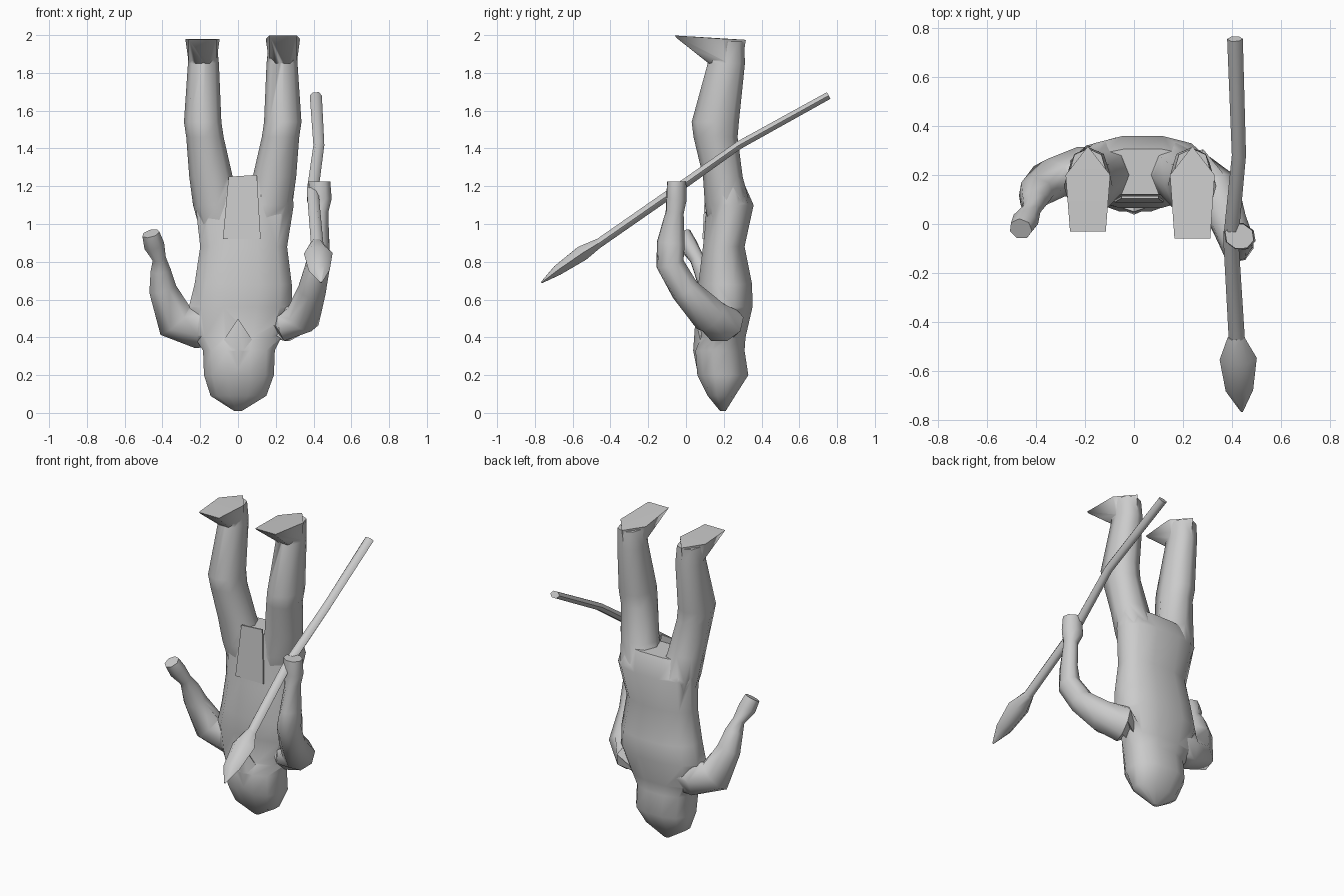
import bpy, bmesh, math
from mathutils import Vector

if "Cube" in bpy.data.objects:
    bpy.data.objects.remove(bpy.data.objects["Cube"])


def shade(ob, angle):
    bpy.ops.object.select_all(action='DESELECT')
    ob.select_set(True)
    bpy.context.view_layer.objects.active = ob
    bpy.ops.object.shade_smooth_by_angle(angle=math.radians(angle))


def finish(name, bm, angle=60):
    bmesh.ops.recalc_face_normals(bm, faces=bm.faces)
    me = bpy.data.meshes.new(name)
    bm.to_mesh(me)
    bm.free()
    ob = bpy.data.objects.new(name, me)
    bpy.context.collection.objects.link(ob)
    shade(ob, angle)
    return ob


def skin(name, rings):
    """Bridge equal-length rings of points and cap both ends."""
    bm = bmesh.new()
    loops = [[bm.verts.new(p) for p in r] for r in rings]
    n = len(loops[0])
    for a, b in zip(loops, loops[1:]):
        for i in range(n):
            j = (i + 1) % n
            bm.faces.new((a[i], a[j], b[j], b[i]))
    bm.faces.new(loops[0])
    bm.faces.new(loops[-1])
    return finish(name, bm)


def spow(v, p):
    return math.copysign(abs(v) ** p, v)


def stack(name, sections, n, p, phase):
    """Horizontal sections: z, x min, x max, y min, y max."""
    rings = []
    angles = [2 * math.pi * (i + phase) / n for i in range(n)]
    ux = max(abs(math.cos(a)) for a in angles) ** p
    uy = max(abs(math.sin(a)) for a in angles) ** p
    for z, x0, x1, y0, y1 in sections:
        rings.append([((x0 + x1) / 2 + spow(math.cos(a), p) / ux * (x1 - x0) / 2,
                       (y0 + y1) / 2 + spow(math.sin(a), p) / uy * (y1 - y0) / 2, z)
                      for a in angles])
    return skin(name, rings)


def tube(name, path, n, ref):
    """Path stations: x, y, z, radius along ref, radius across."""
    pts = [Vector(s[:3]) for s in path]
    rings = []
    for i, s in enumerate(path):
        t = (pts[min(i + 1, len(pts) - 1)] - pts[max(i - 1, 0)]).normalized()
        u = Vector(ref)
        u = (u - t * u.dot(t)).normalized()
        v = t.cross(u)
        rings.append([pts[i] + u * math.cos(2 * math.pi * k / n) * s[3]
                      + v * math.sin(2 * math.pi * k / n) * s[4] for k in range(n)])
    return skin(name, rings)


def hull(name, pts):
    bm = bmesh.new()
    for p in pts:
        bm.verts.new(p)
    bmesh.ops.convex_hull(bm, input=bm.verts)
    bmesh.ops.delete(bm, geom=[v for v in bm.verts if not v.link_faces], context='VERTS')
    return finish(name, bm)


# inverted head and trunk
body = stack("body", [
    (0.01, -0.02, 0.02, 0.18, 0.21),
    (0.09, -0.145, 0.15, 0.115, 0.26),
    (0.20, -0.18, 0.19, 0.06, 0.33),
    (0.33, -0.185, 0.195, 0.05, 0.31),
    (0.40, -0.23, 0.23, 0.08, 0.315),
    (0.56, -0.26, 0.285, 0.07, 0.352),
    (0.68, -0.23, 0.285, 0.065, 0.35),
    (0.88, -0.20, 0.26, 0.09, 0.31),
    (1.10, -0.225, 0.295, 0.11, 0.358),
    (1.22, -0.21, 0.28, 0.12, 0.305)], 12, 0.85, 0.5)
parts = []

# beard pointing toward the chest
parts.append(hull("beard", [(-0.12, 0.09, 0.32), (0.12, 0.09, 0.32), (0, 0.038, 0.33),
                            (0, 0.05, 0.50), (0, 0.06, 0.22), (0, 0.2, 0.35)]))

# front cloth flap
hull("loincloth", [(x, y + d, z) for d in (0, 0.01) for x, y, z in
                   [(-0.08, 0.087, 0.92), (0.12, 0.087, 0.92),
                    (0.10, 0.105, 1.26), (-0.05, 0.105, 1.25)]])

# legs and feet, mirrored about the hips
for s, side in ((-1, "left"), (1, "right")):
    c = 0.025
    legs = []
    for z, d, r, y0, y1 in [(1.00, 0.12, 0.115, 0.12, 0.31), (1.10, 0.138, 0.125, 0.10, 0.34),
                            (1.25, 0.168, 0.115, 0.09, 0.30), (1.46, 0.20, 0.099, 0.04, 0.273),
                            (1.54, 0.212, 0.099, 0.03, 0.28), (1.85, 0.208, 0.082, 0.115, 0.312),
                            (1.965, 0.213, 0.075, 0.12, 0.308)]:
        x = c + s * d
        legs.append((z, x - r, x + r, y0, y1))
    parts.append(stack(side + "_leg", legs, 8, 0.9, 0))
    x, lift, fwd = c + s * 0.213, 0.01 * (s + 1), -0.015 * (s + 1)
    pts = [(x, 0.317, 1.975), (x, 0.30, 1.87)]
    for e in (-1, 1):
        pts += [(x + e * 0.073, -0.03 + fwd, 1.978 + lift),
                (x + e * 0.065, -0.02 + fwd, 1.965 + lift),
                (x + e * 0.091, 0.20, 1.98), (x + e * 0.074, 0.21, 1.86),
                (x + e * 0.035, 0.12, 1.85), (x + e * 0.055, 0.03, 1.925)]
    parts.append(hull(side + "_foot", pts))

# free arm
parts.append(tube("left_arm", [
    (-0.10, 0.21, 0.47, 0.10, 0.12), (-0.22, 0.21, 0.465, 0.105, 0.125),
    (-0.335, 0.185, 0.49, 0.085, 0.11), (-0.40, 0.13, 0.66, 0.065, 0.075),
    (-0.41, 0.09, 0.76, 0.055, 0.055), (-0.418, 0.055, 0.82, 0.04, 0.037),
    (-0.445, 0.01, 0.89, 0.05, 0.056), (-0.462, -0.02, 0.95, 0.046, 0.048)], 7, (0, 1, 0.01)))

# arm gripping the spear
parts.append(tube("right_arm", [
    (0.12, 0.21, 0.47, 0.09, 0.11), (0.25, 0.195, 0.47, 0.095, 0.12),
    (0.345, 0.13, 0.51, 0.095, 0.10), (0.392, -0.005, 0.65, 0.075, 0.078),
    (0.425, -0.085, 0.79, 0.066, 0.077), (0.435, -0.08, 0.90, 0.05, 0.077),
    (0.435, -0.06, 1.06, 0.045, 0.05), (0.43, -0.05, 1.13, 0.069, 0.056),
    (0.43, -0.05, 1.225, 0.061, 0.053)], 8, (1, -0.3, 0.01)))

# fuse the body parts into one skin
for part in parts:
    m = body.modifiers.new(part.name, 'BOOLEAN')
    m.operation, m.solver, m.object = 'UNION', 'EXACT', part
fused = bpy.data.meshes.new_from_object(body.evaluated_get(bpy.context.evaluated_depsgraph_get()))
body.modifiers.clear()
body.data = fused
for part in parts:
    bpy.data.objects.remove(part)
shade(body, 60)

# spear shaft
tube("spear_shaft", [
    (0.412, 0.755, 1.68, 0.032, 0.023), (0.428, 0.28, 1.417, 0.029, 0.025),
    (0.395, -0.06, 1.177, 0.031, 0.028), (0.42, -0.48, 0.885, 0.033, 0.028)], 6, (1, 0, 0))

# spear head
tube("spear_head", [
    (0.415, -0.46, 0.90, 0.033, 0.028), (0.425, -0.55, 0.845, 0.076, 0.046),
    (0.43, -0.68, 0.755, 0.056, 0.032), (0.44, -0.765, 0.69, 0.005, 0.005)], 6, (1, 0, 0))
